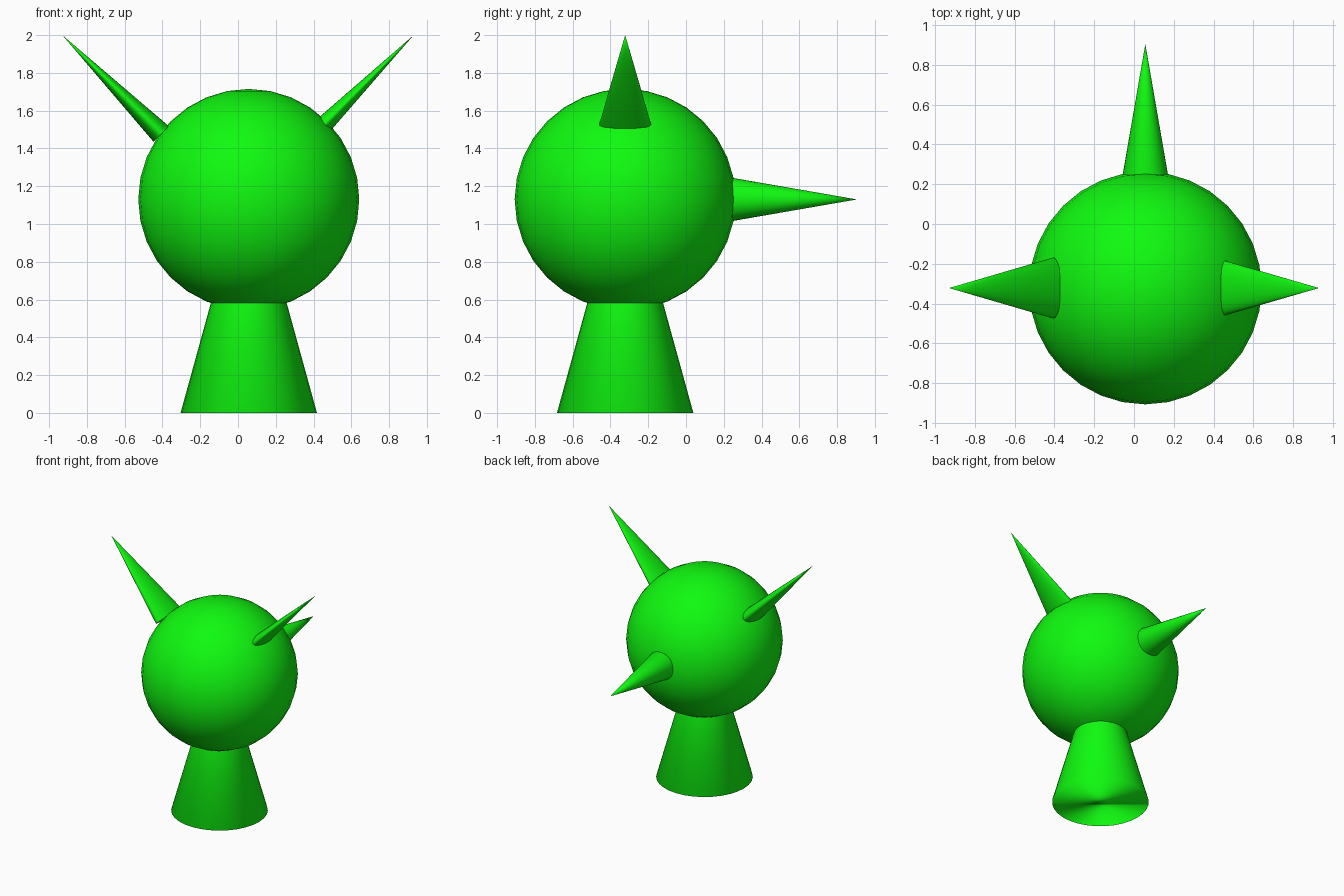
import bpy
from math import radians
from mathutils import Vector, Euler

if "Cube" in bpy.data.objects:
    bpy.data.objects.remove(bpy.data.objects["Cube"])

CX, CY, CZ = 0.057, -0.322, 1.13   # centre of the ball

green = bpy.data.materials.new("green")
green.diffuse_color = (0.005, 0.95, 0.005, 1)
green.use_nodes = True
green.node_tree.nodes["Principled BSDF"].inputs["Base Color"].default_value = green.diffuse_color


def finish(name):
    ob = bpy.context.object
    ob.name = name
    ob.data.materials.append(green)
    bpy.ops.object.shade_smooth()
    return ob


def spike(name, tip, rot, length, rx, ry):
    """Cone placed by its tip; rot turns its +z axis, rx / ry are the base radii."""
    rot = Euler(rot)
    axis = rot.to_matrix() @ Vector((0, 0, 1))
    bpy.ops.mesh.primitive_cone_add(vertices=32, radius1=1, radius2=0, depth=length,
                                    location=Vector(tip) - axis * length / 2,
                                    rotation=rot)
    bpy.context.object.scale = (rx, ry, 1)
    finish(name)


# Round head
bpy.ops.mesh.primitive_uv_sphere_add(segments=32, ring_count=16, radius=0.585,
                                     location=(CX, CY, CZ))
finish("head")

# Conical stand, its point hidden inside the head
spike("stand", (CX, CY, 1.31), (0, 0, 0), 1.31, 0.361, 0.361)

# Flattened ears
spike("right_ear", (0.93, CY, 2.0), (0, radians(45), 0), 0.74, 0.052, 0.152)
spike("left_ear", (-0.93, CY, 2.0), (0, radians(-45), 0), 0.74, 0.058, 0.153)

# Round spike at the back
spike("back_spike", (CX, 0.905, CZ), (radians(-90), 0, 0), 0.75, 0.13, 0.13)
